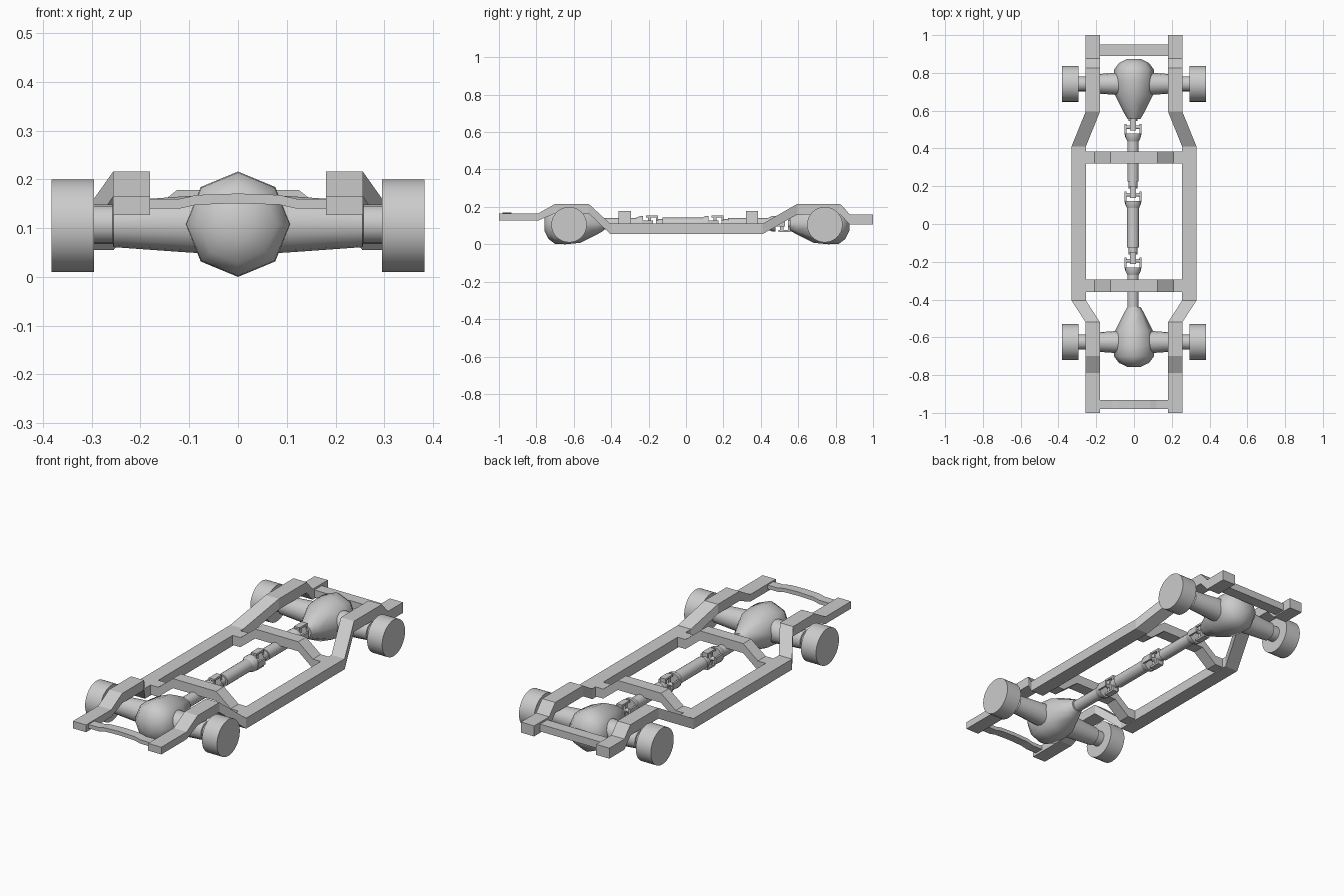
import bpy, bmesh
from math import sin, cos, pi, radians

if "Cube" in bpy.data.objects:
    bpy.data.objects.remove(bpy.data.objects["Cube"])

AXLE_Z = 0.108


def loft(name, rings, smooth=None):
    """Skin a list of equal-length rings and cap both ends."""
    bm = bmesh.new()
    rows = [[bm.verts.new(p) for p in ring] for ring in rings]
    n = len(rows[0])
    for a, b in zip(rows, rows[1:]):
        for i in range(n):
            j = (i + 1) % n
            bm.faces.new((a[i], a[j], b[j], b[i]))
    bm.faces.new(rows[0])
    bm.faces.new(rows[-1])
    bmesh.ops.recalc_face_normals(bm, faces=bm.faces)
    mesh = bpy.data.meshes.new(name)
    bm.to_mesh(mesh)
    bm.free()
    ob = bpy.data.objects.new(name, mesh)
    bpy.context.collection.objects.link(ob)
    if smooth:
        bpy.ops.object.select_all(action='DESELECT')
        ob.select_set(True)
        bpy.context.view_layer.objects.active = ob
        bpy.ops.object.shade_smooth_by_angle(angle=radians(smooth))
    return ob


def lathe(name, axis, centre, profile, sides, smooth=40):
    """Turned part: profile is (position along axis, radius)."""
    cx, cy, cz = centre
    rings = []
    for t, r in profile:
        ring = []
        for k in range(sides):
            a = 2 * pi * k / sides
            u, v = r * cos(a), r * sin(a)
            ring.append((cx + t, cy + u, cz + v) if axis == 'X' else (cx + u, cy + t, cz + v))
        rings.append(ring)
    return loft(name, rings, smooth)


def box(name, x0, x1, y0, y1, z0, z1):
    return loft(name, [[(x0, y, z0), (x1, y, z0), (x1, y, z1), (x0, y, z1)] for y in (y0, y1)])


def crossbar(name, y0, y1, half_path, thick):
    """Bent bar across the frame; half_path is (x, top z) from the rail inward."""
    path = [(-x, z) for x, z in half_path] + [(x, z) for x, z in reversed(half_path) if x > 0]
    return loft(name, [[(x, y0, z - thick), (x, y1, z - thick), (x, y1, z), (x, y0, z)]
                       for x, z in path])


# Side rails: y, centre x, bottom z, top z
rail = [(-1, .218, .127, .165), (-.79, .218, .127, .165), (-.70, .218, .165, .216),
        (-.52, .218, .165, .216), (-.405, .293, .055, .11), (.41, .293, .055, .11),
        (.595, .218, .16, .216), (.825, .218, .16, .216), (.875, .218, .105, .16),
        (1, .218, .105, .16)]
for side, s in (("left", -1), ("right", 1)):
    loft(side + "_rail", [[(s * (x - .038), y, b), (s * (x + .038), y, b),
                           (s * (x + .038), y, t), (s * (x - .038), y, t)]
                          for y, x, b, t in rail])

# Crossmembers
arch = [(.26, .11), (.21, .11), (.125, .178)]
crossbar("front_arch_crossmember", -.36, -.295, arch, .05)
crossbar("rear_arch_crossmember", .32, .385, arch, .05)
crossbar("front_crossmember", -.98, -.932,
         [(.185, .16), (.12, .16), (.085, .168), (0, .171)], .02)
box("rear_crossmember", -.185, .185, .89, .95, .112, .15)

# Axles: differential, tapered tubes and hub drums
for end, y, d in (("front", -.625, 1), ("rear", .742, -1)):
    diff = [(.185, .035), (.15, .055), (.06, .1), (-.02, .108), (-.075, .106),
            (-.11, .08), (-.132, .035)]
    lathe(end + "_differential", 'Y', (0, y, AXLE_Z), [(d * t, r) for t, r in diff], 8, 50)
    for side, s in (("left", -1), ("right", 1)):
        tube = [(.06, .06), (.1, .058), (.255, .047), (.257, .04), (.3, .04)]
        lathe(f"{end}_{side}_axle_tube", 'X', (0, y, AXLE_Z), [(s * t, r) for t, r in tube], 16)
        lathe(f"{end}_{side}_wheel_drum", 'X', (0, y, .105),
              [(s * .295, .095), (s * .382, .095)], 32)

# Drive shaft tubes
SX, SZ = -.005, .11
for name, y0, y1, r in (("front_shaft", -.45, -.265, .03), ("middle_shaft", -.125, .095, .032),
                        ("rear_shaft", .225, .46, .03)):
    lathe(name, 'Y', (SX, 0, SZ), [(y0, r), (y1, r)], 20)

# Universal joints: two crossed forks around a spider
for label, y in (("front", -.195), ("middle", .155), ("rear", .512)):
    n = label + "_joint_"
    lathe(n + "rear_yoke", 'Y', (SX, y, SZ), [(-.075, .03), (-.05, .042), (-.034, .042)], 16)
    lathe(n + "front_yoke", 'Y', (SX, y, SZ), [(.034, .024), (.075, .024)], 16)
    box(n + "front_plate", SX - .016, SX + .016, y + .034, y + .046, SZ - .042, SZ + .042)
    for s in (-1, 1):
        xs = sorted((SX + s * .034, SX + s * .044))
        box(n + "side_arm", *xs, y - .04, y + .018, SZ - .016, SZ + .016)
        zs = sorted((SZ + s * .034, SZ + s * .044))
        box(n + "vertical_arm", SX - .016, SX + .016, y - .018, y + .046, *zs)
    lathe(n + "spider", 'X', (SX, y, SZ), [(-.042, .01), (.042, .01)], 12)
    box(n + "spider_post", SX - .009, SX + .009, y - .009, y + .009, SZ - .042, SZ + .042)
